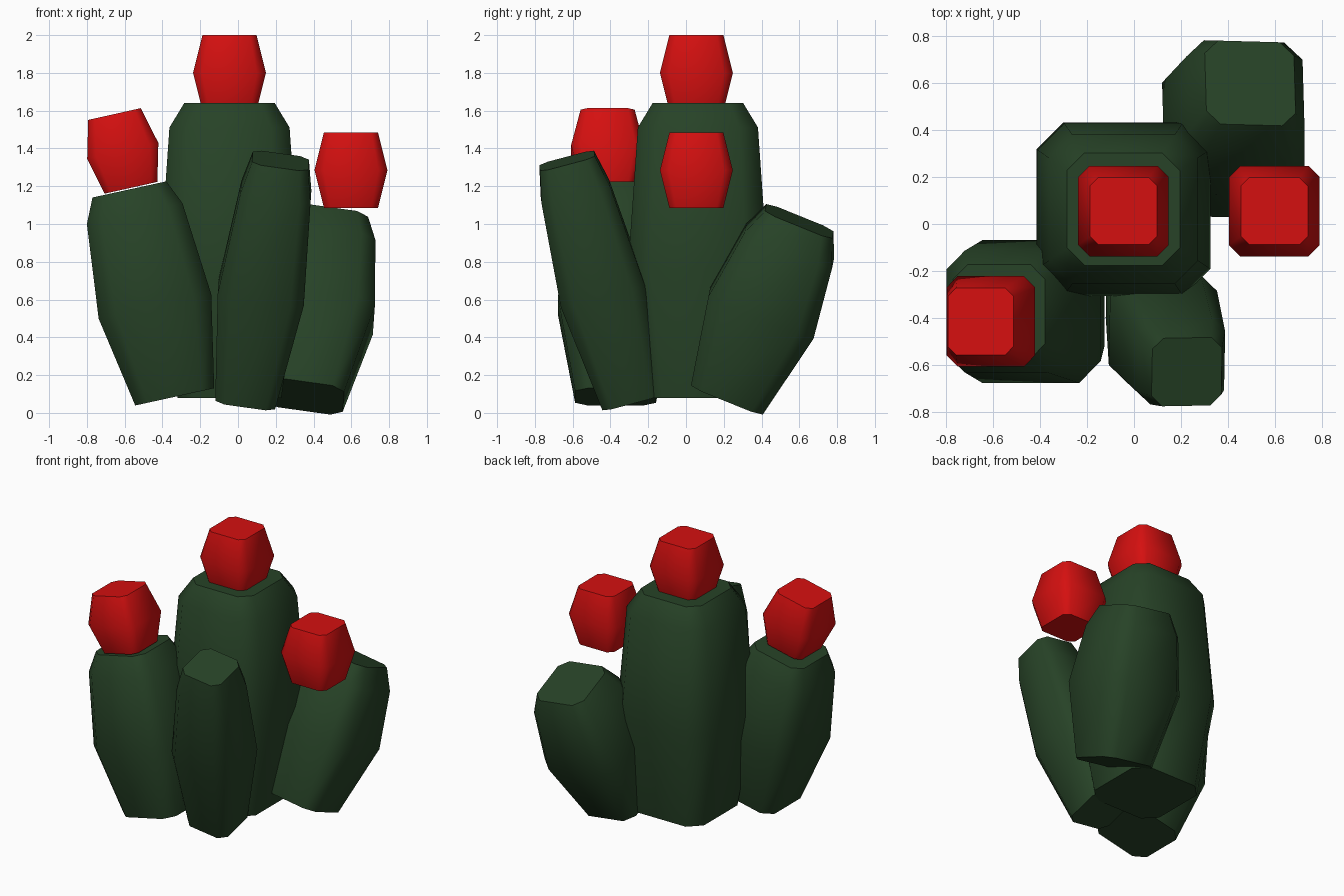
import bpy, math
from mathutils import Vector

if "Cube" in bpy.data.objects:
    bpy.data.objects.remove(bpy.data.objects["Cube"])


def material(name, rgb):
    m = bpy.data.materials.new(name)
    m.diffuse_color = (*rgb, 1.0)
    m.use_nodes = True
    m.node_tree.nodes["Principled BSDF"].inputs["Base Color"].default_value = m.diffuse_color
    return m


GREEN = material("cactus green", (0.020, 0.055, 0.020))
RED = material("flower red", (0.66, 0.005, 0.005))


def chamfered_square(half, chamfer):
    """Eight corner points of a square with cut corners."""
    c = half * (1 - chamfer)
    return [(half, -c), (half, c), (c, half), (-c, half),
            (-half, c), (-half, -c), (-c, -half), (c, -half)]


def lofted(name, base, tip, rings, chamfer, mat):
    """Stack chamfered squares (fraction along axis, half width) from base to tip."""
    base, axis = Vector(base), Vector(tip) - Vector(base)
    turn = Vector((0, 0, 1)).rotation_difference(axis)
    verts = []
    for t, half in rings:
        for x, y in chamfered_square(half, chamfer):
            verts.append(base + turn @ Vector((x, y, t * axis.length)))
    faces = [list(range(7, -1, -1))]
    for r in range(len(rings) - 1):
        for i in range(8):
            j = (i + 1) % 8
            faces.append([r * 8 + i, r * 8 + j, r * 8 + 8 + j, r * 8 + 8 + i])
    last = (len(rings) - 1) * 8
    faces.append([last + i for i in range(8)])
    mesh = bpy.data.meshes.new(name)
    mesh.from_pydata(verts, [], faces)
    mesh.materials.append(mat)
    obj = bpy.data.objects.new(name, mesh)
    bpy.context.collection.objects.link(obj)
    bpy.ops.object.select_all(action='DESELECT')
    obj.select_set(True)
    bpy.context.view_layer.objects.active = obj
    bpy.ops.object.shade_smooth_by_angle(angle=math.radians(50))
    return obj


# Cactus stems
lofted("main_stem", (-0.045, 0.063, 0.08), (-0.045, 0.063, 1.64),
       [(0, 0.275), (0.44, 0.37), (0.917, 0.318), (1, 0.24)], 0.31, GREEN)
lofted("left_stem", (-0.335, -0.373, 0.085), (-0.575, -0.373, 1.183),
       [(0, 0.214), (0.436, 0.305), (0.883, 0.259), (1, 0.2)], 0.31, GREEN)
lofted("front_stem", (0.04, -0.29, 0.07), (0.225, -0.63, 1.335),
       [(0, 0.16), (0.45, 0.23), (0.87, 0.187), (1, 0.15)], 0.31, GREEN)
lofted("back_stem", (0.355, 0.22, 0.0875), (0.495, 0.6, 1.015),
       [(0, 0.205), (0.48, 0.30), (0.86, 0.25), (1, 0.192)], 0.31, GREEN)

# Flower buds: centre and lean to the left
for name, centre, lean in (("top_flower", (-0.045, 0.055, 1.8), 0),
                           ("left_flower", (-0.61, -0.415, 1.387), 12.6),
                           ("right_flower", (0.598, 0.055, 1.285), 0)):
    a = math.radians(lean)
    half_axis = Vector((-math.sin(a), 0, math.cos(a))) * 0.2
    lofted(name, Vector(centre) - half_axis, Vector(centre) + half_axis,
           [(0, 0.143), (0.5, 0.193), (1, 0.143)], 0.25, RED)
